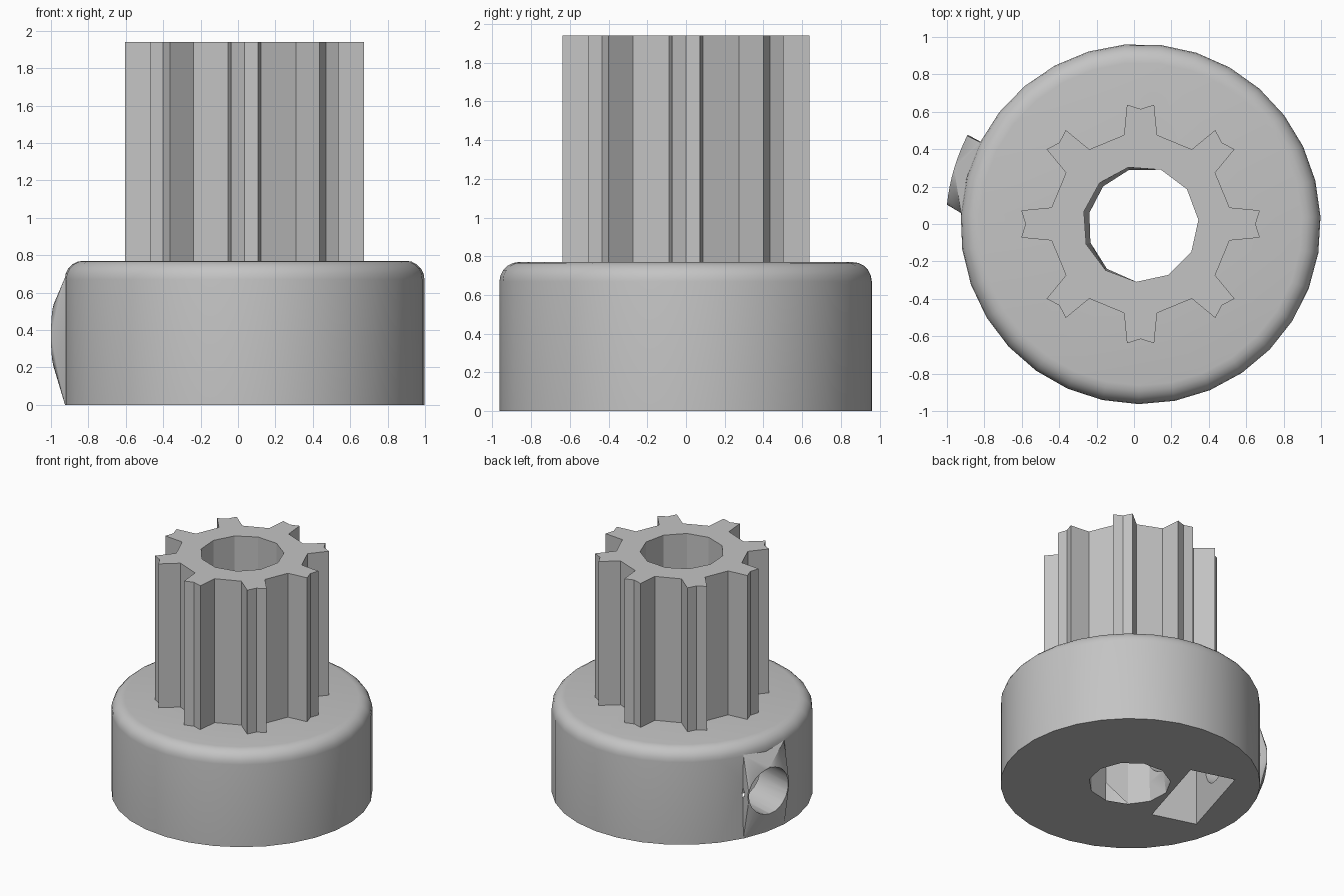
import bpy, bmesh
from math import radians, cos, sin, pi
from mathutils import Vector, Matrix

if "Cube" in bpy.data.objects:
    bpy.data.objects.remove(bpy.data.objects["Cube"])

AXIS_X = 0.035            # axis of the hub and gear
SCREW = radians(163.5)    # direction of the screw hole
SCREW_Z = 0.37
BASE_R, BASE_H, TOP = 0.963, 0.77, 1.94

grey = bpy.data.materials.new("plain_grey")
grey.use_nodes = True
colour = (0.55, 0.55, 0.55, 1)
grey.diffuse_color = colour
grey.node_tree.nodes["Principled BSDF"].inputs["Base Color"].default_value = colour


def polar(r, angle, z=0.0):
    return Vector((AXIS_X + r * cos(angle), r * sin(angle), z))


def finish(name, bm):
    bmesh.ops.recalc_face_normals(bm, faces=bm.faces)
    mesh = bpy.data.meshes.new(name)
    bm.to_mesh(mesh)
    bm.free()
    mesh.materials.append(grey)
    ob = bpy.data.objects.new(name, mesh)
    bpy.context.collection.objects.link(ob)
    return ob


def loft(name, rings):
    """Skin a stack of equal rings and cap both ends."""
    bm = bmesh.new()
    loops = [[bm.verts.new(p) for p in ring] for ring in rings]
    n = len(loops[0])
    for a, b in zip(loops, loops[1:]):
        for i in range(n):
            j = (i + 1) % n
            bm.faces.new((a[i], a[j], b[j], b[i]))
    bm.faces.new(loops[0])
    bm.faces.new(loops[-1])
    return finish(name, bm)


def combine(target, tool, operation):
    mod = target.modifiers.new(tool.name, "BOOLEAN")
    mod.object, mod.operation, mod.solver = tool, operation, "EXACT"
    bpy.context.view_layer.update()
    graph = bpy.context.evaluated_depsgraph_get()
    mesh = bpy.data.meshes.new_from_object(target.evaluated_get(graph))
    target.modifiers.clear()
    target.data = mesh


def along_screw(n, t, z):
    """Point at depth n along the screw hole, t sideways."""
    return Matrix.Rotation(SCREW, 3, "Z") @ Vector((n, t, z)) + Vector((AXIS_X, 0, 0))


# Round hub with a rolled top edge
SIDES = 31
profile = [(BASE_R, 0)]
for k in range(6):
    a = k / 5 * pi / 2
    profile.append((BASE_R - 0.1 * (1 - cos(a)), BASE_H - 0.1 * (1 - sin(a))))
hub = loft("hub", [[polar(r, radians(2.3) + 2 * pi * i / SIDES, z) for i in range(SIDES)]
                   for r, z in profile])

# Faceted boss around the screw hole
bm = bmesh.new()
for angle in (153, 176.5):
    for z in (0.001, 0.68):
        for r in (0.8, BASE_R - 0.001):
            bm.verts.new(polar(r, radians(angle), z))
for i in range(24):
    a = 2 * pi * i / 24
    t = 0.195 * cos(a)
    bm.verts.new(along_screw((1.04 ** 2 - t * t) ** 0.5, t, SCREW_Z + 0.195 * sin(a)))
hull = bmesh.ops.convex_hull(bm, input=bm.verts)
loose = [v for v in bm.verts if not v.link_faces]
bmesh.ops.delete(bm, geom=loose, context="VERTS")
boss = finish("screw_boss", bm)

# Gear with eight notched teeth
outline = []
for k in range(8):
    for r, offset in ((0.484, -10.5), (0.642, -6.5), (0.615, 0), (0.642, 6.5), (0.484, 10.5)):
        outline.append((r, radians(45 * k + offset)))
gear = loft("gear", [[polar(r, a, z) for r, a in outline] for z in (0.76, TOP)])


# Eleven-sided bore, slightly pinched at the screw hole
def bore_ring(z, pinch):
    ring = []
    for i in range(11):
        a = radians(4) + 2 * pi * i / 11
        near = max(0, cos(a - SCREW))
        ring.append(polar(0.31 - pinch * near, a, z))
    return ring


bore = loft("bore_cutter", [bore_ring(-0.1, 0), bore_ring(0.15, 0.03), bore_ring(0.55, 0.03),
                            bore_ring(BASE_H, 0), bore_ring(TOP + 0.1, 0)])

# Screw hole and nut pocket open at the bottom
hole = loft("screw_cutter", [[along_screw(n, 0.185 * cos(2 * pi * i / 24),
                                          SCREW_Z + 0.185 * sin(2 * pi * i / 24))
                              for i in range(24)] for n in (0.1, 1.2)])
nut = [(-0.36, -0.1), (0.36, -0.1), (0.36, 0.55), (0, 0.75), (-0.36, 0.55)]
pocket = loft("nut_cutter", [[along_screw(n, t, z) for t, z in nut] for n in (0.33, 0.69)])

combine(hub, boss, "UNION")
for cutter in (bore, hole, pocket):
    combine(hub, cutter, "DIFFERENCE")
combine(gear, bore, "DIFFERENCE")
for helper in (boss, bore, hole, pocket):
    bpy.data.objects.remove(helper)

# Smooth the round hub, keep the gear faceted
bpy.ops.object.select_all(action="DESELECT")
hub.select_set(True)
bpy.context.view_layer.objects.active = hub
bpy.ops.object.shade_smooth_by_angle(angle=radians(30))
